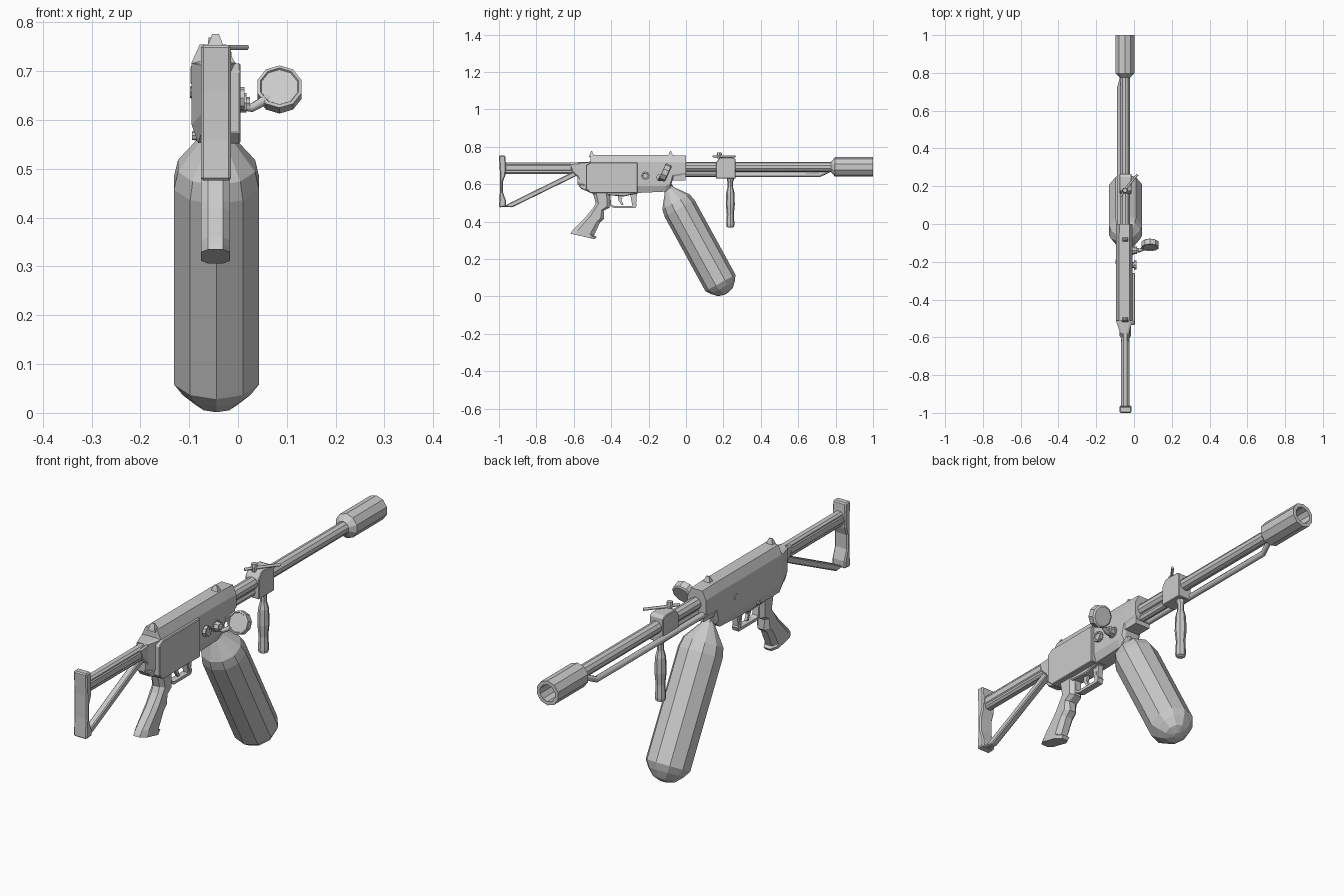
import bpy, bmesh, math
from mathutils import Vector as V

CX = -0.046  # centre plane of the gun


def finish(name, bm):
    bmesh.ops.recalc_face_normals(bm, faces=bm.faces)
    me = bpy.data.meshes.new(name)
    bm.to_mesh(me)
    bm.free()
    ob = bpy.data.objects.new(name, me)
    bpy.context.collection.objects.link(ob)
    return ob


def loft(name, rings, closed=False):
    """Skin a stack of equal-sized rings, capped unless closed into a loop."""
    bm = bmesh.new()
    vs = [[bm.verts.new(p) for p in r] for r in rings]
    n = len(vs[0])
    pairs = list(zip(vs, vs[1:])) + ([(vs[-1], vs[0])] if closed else [])
    for a, b in pairs:
        for i in range(n):
            j = (i + 1) % n
            bm.faces.new((a[i], a[j], b[j], b[i]))
    if not closed:
        bm.faces.new(vs[0])
        bm.faces.new(vs[-1])
    return finish(name, bm)


def turned(name, base, axis, profile, n=10, phase=0):
    """Round part: profile is (distance along axis, radius)."""
    d = V(axis).normalized()
    u = V((0, 1, 0)) if abs(d.x) > 0.9 else V((1, 0, 0))
    u = (u - d * u.dot(d)).normalized()
    v = d.cross(u)
    ang = [2 * math.pi * (i + phase) / n for i in range(n)]
    return loft(name, [[V(base) + d * s + (u * math.sin(a) + v * math.cos(a)) * r
                        for a in ang] for s, r in profile])


def prism(name, pts, x0, x1, bevel=0):
    """Extrude a (y, z) outline across x."""
    ob = loft(name, [[(x, y, z) for y, z in pts] for x in (x0, x1)])
    if bevel:
        m = ob.modifiers.new("bevel", 'BEVEL')
        m.width, m.segments = bevel, 1
    return ob


def block(name, x0, x1, y0, y1, z0, z1, bevel=0):
    return prism(name, [(y0, z0), (y1, z0), (y1, z1), (y0, z1)], x0, x1, bevel)


def pipe(name, pts, r, sides=0):
    """Low-poly tube along a path."""
    cu = bpy.data.curves.new(name, 'CURVE')
    cu.dimensions = '3D'
    cu.bevel_depth, cu.bevel_resolution, cu.use_fill_caps = r, sides, True
    cu.bevel_resolution = 1
    sp = cu.splines.new('POLY')
    sp.points.add(len(pts) - 1)
    for p, co in zip(sp.points, pts):
        p.co = (*co, 1)
    ob = bpy.data.objects.new(name, cu)
    bpy.context.collection.objects.link(ob)
    return ob


# Receiver: chamfered sections along y (y, half width, top, shoulder, waist, bottom)
rings = []
for y, w, top, sh, waist, bot in [
        (0.0, .043, .752, .715, .66, .64), (-.07, .044, .755, .718, .65, .625),
        (-.085, .044, .755, .718, .60, .58), (-.11, .044, .755, .718, .59, .56),
        (-.26, .044, .755, .718, .59, .553), (-.51, .044, .755, .718, .59, .553),
        (-.512, .044, .72, .716, .59, .553), (-.58, .022, .718, .712, .615, .60)]:
    c = -.051
    rings.append([(c - w * .62, y, top), (c + w * .62, y, top), (c + w, y, sh), (c + w, y, waist),
                  (c + w * .7, y, bot), (c - w * .7, y, bot), (c - w, y, waist), (c - w, y, sh)])
loft("receiver", rings)
block("receiver_front_block", -.082, -.012, -.07, -.002, .62, .68)
prism("side_panel", [(-.26, .552), (-.26, .716), (-.51, .716), (-.535, .70), (-.535, .575), (-.51, .552)],
      -.03, .005, .003)

# Sights
for nm, y0, y1 in (("rear_sight", -.515, -.495), ("front_sight", -.095, -.07)):
    m = (y0 + y1) / 2
    loft(nm, [[(CX + sx * w, m + sy * d, z) for sx, sy in ((-1, -1), (1, -1), (1, 1), (-1, 1))]
              for w, d, z in ((.018, .013, .745), (.015, .011, .755), (.007, .003, .776))])

# Barrel, hollow muzzle and the pilot gas line beside it
turned("barrel", (CX, -.02, .692), (0, 1, 0), [(0, .026), (.85, .026)])
turned("muzzle", (-.048, .775, .692), (0, 1, 0),
       [(0, .028), (.022, .052), (.225, .052), (.225, .036), (.06, .034)])
pipe("gas_line", [(-.078, -.04, .650), (-.078, .715, .650), (-.062, .775, .678), (-.06, .80, .68)], .013)
turned("lower_barrel_rod", (CX, -.02, .655), (0, 1, 0), [(0, .016), (.24, .016)], 8)

# Fuel tank, tilted forward
tilt = math.radians(28.7)
turned("tank", (CX + .002, .184, .072), (0, -math.sin(tilt), math.cos(tilt)),
       [(-.066, .012), (-.056, .045), (-.028, .073), (0, .0917), (.455, .0917), (.495, .083),
        (.565, .030), (.575, .026), (.64, .026)])

# Fore grip clamp, handle and locking lever
prism("clamp", [(.16, .63), (.265, .63), (.265, .735), (.25, .742), (.18, .742), (.16, .715)],
      -.078, -.013, .003)
turned("fore_grip", (CX, .237, .64), (0, 0, -1),
       [(0, .02), (.02, .018), (.03, .014), (.055, .014), (.085, .022), (.15, .024),
        (.20, .019), (.255, .022), (.268, .020), (.272, .012)], 8)
pipe("clamp_lever", [(-.072, .145, .749), (-.04, .19, .749), (.018, .262, .749)], .006)
turned("clamp_bolt", (-.048, .178, .735), (0, 0, 1), [(0, .010), (.022, .010), (.022, .014), (.034, .012)], 8)

# Pressure gauge with its elbow, plus the valve knob
turned("gauge_fitting", (-.015, -.14, .635), (1, 0, 0),
       [(0, .025), (.012, .025), (.012, .020), (.032, .020), (.032, .012), (.04, .012)], 8)
pipe("gauge_stem", [(.0, -.14, .630), (.028, -.14, .625), (.044, -.134, .634), (.075, -.115, .655)], .010)
nrm = V((0, -math.cos(.42), math.sin(.42)))
turned("gauge", V((.085, -.11, .662)) - nrm * .018, nrm,
       [(0, .040), (.005, .0475), (.034, .0475), (.036, .041), (.032, .039)])
turned("valve_knob", (-.015, -.217, .645), (1, 0, 0),
       [(0, .016), (.014, .016), (.014, .023), (.028, .023), (.028, .016), (.024, .014)], 8)
turned("left_pin", (-.065, -.36, .568), (-1, 0, 0), [(0, .006), (.018, .006), (.018, .010), (.029, .009)], 8)
turned("left_cap", (-.09, -.2, .657), (-1, 0, 0), [(0, .014), (.008, .012)], 8)

# Lower frame, trigger and guard
prism("trigger_frame", [(-.58, .60), (-.25, .58), (-.25, .553), (-.33, .535), (-.49, .545), (-.56, .575)],
      -.072, -.020, .004)
guard = [(-.412, .545), (-.405, .488), (-.385, .478), (-.27, .478), (-.268, .488), (-.282, .51), (-.285, .56)]
out = []
for i, p in enumerate(guard):
    a, b = V(guard[max(i - 1, 0)]), V(guard[min(i + 1, len(guard) - 1)])
    t = (b - a).normalized()
    nv = V((-t.y, t.x)) * .006
    out.append([(x, p[0] + s * nv.x, p[1] + s * nv.y)
                for x, s in ((CX - .014, -1), (CX + .014, -1), (CX + .014, 1), (CX - .014, 1))])
loft("trigger_guard", out)
prism("guard_front_post", [(-.30, .555), (-.262, .555), (-.268, .475), (-.285, .475)], -.058, -.034)
prism("trigger", [(-.365, .55), (-.335, .55), (-.345, .515), (-.335, .49), (-.345, .488), (-.362, .515)],
      -.052, -.040)

# Pistol grip: octagonal sections (back y, z, front y, z)
rings = []
for yb, zb, yf, zf in [(-.50, .56, -.405, .55), (-.483, .50, -.408, .475), (-.495, .475, -.44, .458),
                       (-.528, .435, -.438, .415), (-.54, .42, -.46, .395), (-.60, .36, -.492, .325),
                       (-.612, .345, -.478, .318), (-.617, .335, -.488, .306)]:
    b, f = V((0, yb, zb)), V((0, yf, zf))
    rings.append([b.lerp(f, t) + V((CX + sx * .030, 0, 0)) for t, sx in
                  ((0, -.5), (0, .5), (.2, 1), (.8, 1), (1, .5), (1, -.5), (.8, -1), (.2, -1))])
loft("pistol_grip", rings)

# Skeleton stock
prism("stock_bar", [(-.975, .655), (-.975, .716), (-.57, .716), (-.57, .655)], -.064, -.028, .008)
block("stock_bar_core", -.068, -.024, -.972, -.61, .672, .703, .004)
prism("stock_hinge", [(-.625, .71), (-.56, .716), (-.56, .60), (-.582, .64), (-.61, .665)], -.068, -.024, .006)
prism("stock_strut", [(-.585, .675), (-.578, .648), (-.93, .476), (-.975, .48), (-.935, .503)],
      -.060, -.032, .004)
prism("butt_plate", [(-1, .754), (-.967, .754), (-.962, .70), (-.965, .65), (-.978, .615), (-.978, .555),
                     (-.962, .51), (-.962, .478), (-1, .476), (-.995, .56), (-.995, .66)],
      -.076, -.014, .005)
